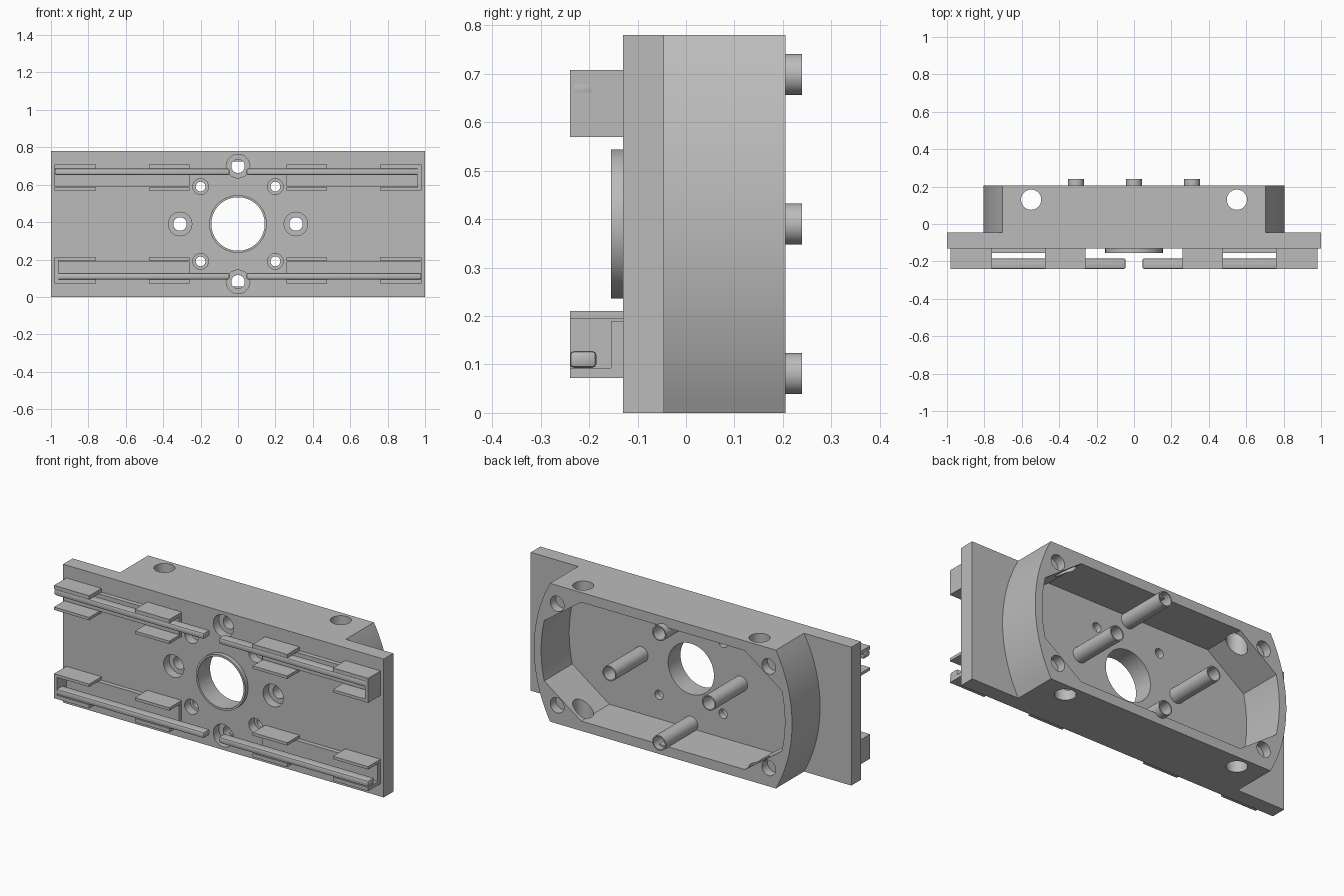
import bpy, bmesh, math
from mathutils import Vector

if "Cube" in bpy.data.objects:
    bpy.data.objects.remove(bpy.data.objects["Cube"], do_unlink=True)

grey = bpy.data.materials.new("plain_grey")
grey.use_nodes = True
colour = (0.5, 0.5, 0.5, 1)
grey.diffuse_color = colour
grey.node_tree.nodes["Principled BSDF"].inputs["Base Color"].default_value = colour

MID = 0.39             # mid height
FRONT, BACK = -0.13, -0.045  # plate faces
REAR = 0.205           # open rim of the housing


def prism(name, pts, a, b, axis="y"):
    """Extrude a profile: (x, z) along y, or (x, y) along z."""
    place = (lambda p, t: (p[0], t, p[1])) if axis == "y" else (lambda p, t: (p[0], p[1], t))
    bm = bmesh.new()
    face = bm.faces.new([bm.verts.new(place(p, a)) for p in pts])
    new = bmesh.ops.extrude_face_region(bm, geom=[face])["geom"]
    shift = Vector(place((0, 0), b - a))
    bmesh.ops.translate(bm, vec=shift, verts=[v for v in new if isinstance(v, bmesh.types.BMVert)])
    bmesh.ops.recalc_face_normals(bm, faces=bm.faces)
    mesh = bpy.data.meshes.new(name)
    bm.to_mesh(mesh)
    bm.free()
    mesh.materials.append(grey)
    ob = bpy.data.objects.new(name, mesh)
    bpy.context.collection.objects.link(ob)
    return ob


def box(name, x0, x1, y0, y1, z0, z1):
    return prism(name, [(x0, z0), (x1, z0), (x1, z1), (x0, z1)], y0, y1)


def disc(x, c, r, n=48):
    return [(x + r * math.cos(math.tau * i / n), c + r * math.sin(math.tau * i / n)) for i in range(n)]


def arc_ended(radius, corner, extra=()):
    """Profile with arcs at both ends, mirrored into four quarters."""
    limit = math.asin(corner / radius)
    steps = 12
    quarter = [(radius * math.cos(limit * i / steps), radius * math.sin(limit * i / steps))
               for i in range(steps + 1)] + list(extra)
    half = [(x, -z) for x, z in reversed(quarter[1:])] + quarter
    full = half + [(-x, -z) for x, z in half]
    return [(x, z + MID) for x, z in full]


def apply(ob, mod):
    bpy.context.view_layer.objects.active = ob
    bpy.ops.object.modifier_apply(modifier=mod.name)


def cut(ob, *cutter_args):
    cutter = prism("cutter", *cutter_args)
    cutter.hide_render = True
    mod = ob.modifiers.new("cut", "BOOLEAN")
    mod.operation, mod.solver, mod.object = "DIFFERENCE", "EXACT", cutter
    apply(ob, mod)
    bpy.data.objects.remove(cutter, do_unlink=True)


def smooth(ob):
    bpy.ops.object.select_all(action="DESELECT")
    ob.select_set(True)
    bpy.context.view_layer.objects.active = ob
    bpy.ops.object.shade_smooth_by_angle(angle=math.radians(30))


# Mounting plate with centre opening, post bores and small screw holes
post_spots = [(0, MID + 0.309), (0, MID - 0.309), (0.31, MID), (-0.31, MID)]
screw_spots = [(sx * 0.2, MID + sz * 0.2) for sx in (-1, 1) for sz in (-1, 1)]
plate = box("mounting_plate", -1, 1, FRONT, BACK, 0, 2 * MID)
cut(plate, disc(0, MID, 0.143, 64), -0.3, 0.1)
for spots, bore, hole in ((post_spots, 0.063, 0.036), (screw_spots, 0.042, 0.026)):
    for x, z in spots:
        cut(plate, disc(x, z, hole), -0.3, 0.1)
        cut(plate, disc(x, z, bore), -0.3, FRONT + 0.05)
smooth(plate)

# Raised collar around the centre opening
collar = prism("centre_collar", disc(0, MID, 0.154, 64), -0.155, FRONT)
cut(collar, disc(0, MID, 0.143, 64), -0.3, 0.1)
smooth(collar)

# Rear housing: round-ended frame, open at the back
housing = prism("rear_housing", arc_ended(0.805, MID), BACK, REAR)
cut(housing, arc_ended(0.76, 0.17, [(0.51, 0.335)]), -0.1, 0.3)
for side in (-1, 1):
    cut(housing, disc(side * 0.55, 0.13, 0.054), -0.1, 0.9, "z")
    for up in (-1, 1):
        cut(housing, disc(side * 0.66, MID + up * 0.286, 0.043), REAR - 0.05, 0.3)
smooth(housing)

# Hollow posts
for i, (x, z) in enumerate(post_spots):
    post = prism(f"hollow_post_{i + 1}", disc(x, z, 0.0425), BACK, 0.24)
    cut(post, disc(x, z, 0.036), -0.3, 0.4)
    smooth(post)

# Clip rails: four sets, mirrored left-right and top-bottom
for side, side_name in ((-1, "right"), (1, "left")):
    for up, up_name in ((-1, "lower"), (1, "upper")):
        def part(name, x0, x1, y0, y1, d0, d1):
            """Box from distances outward from the middle."""
            xs = sorted((side * x0, side * x1))
            zs = sorted((MID + up * d0, MID + up * d1))
            return box(f"{up_name}_{side_name}_{name}", *xs, y0, y1, *zs)

        part("rail_pad", 0.26, 0.98, -0.155, FRONT, 0.2, 0.297)
        bar = part("rail_bar", 0.045, 0.98, -0.24, -0.185, 0.262, 0.297)
        bevel = bar.modifiers.new("soft_edges", "BEVEL")
        bevel.width, bevel.segments = 0.009, 2
        apply(bar, bevel)
        smooth(bar)
        for tag, x0, x1 in (("inner", 0.26, 0.475), ("outer", 0.76, 0.98)):
            part(f"{tag}_tab_outside", x0, x1, -0.24, FRONT, 0.297, 0.318)
            part(f"{tag}_tab_inside", x0, x1, -0.24, FRONT, 0.18, 0.196)
        # End stop on two diagonally opposite rails
        if side == up:
            part("end_stop", 0.96, 0.98, -0.24, FRONT, 0.18, 0.318)
